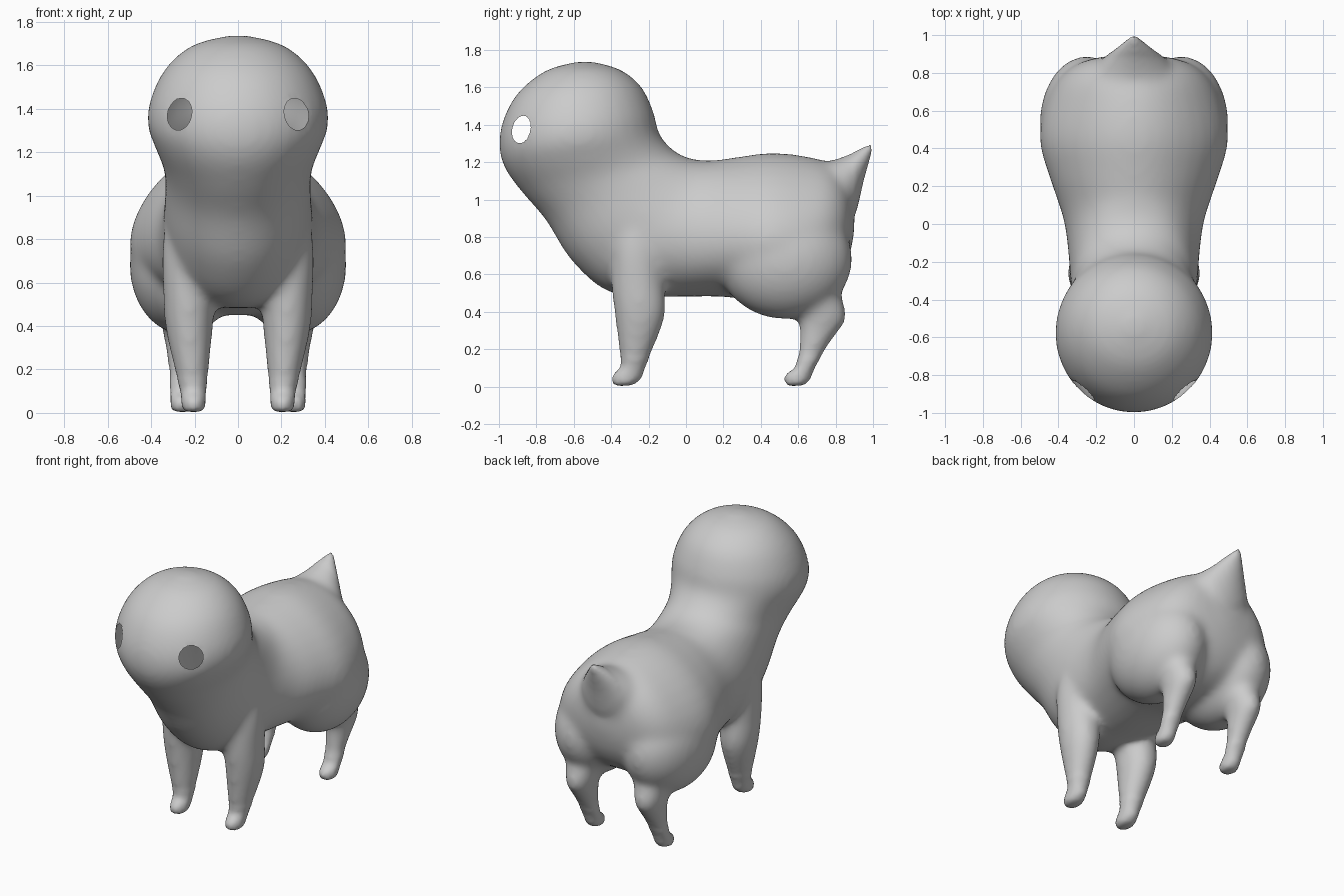
import bpy, bmesh, math
from mathutils import Vector

if "Cube" in bpy.data.objects:
    bpy.data.objects.remove(bpy.data.objects["Cube"])

N = 32


def catmull(p, t):
    """Smoothly interpolated row of the section table."""
    i = min(int(t), len(p) - 2)
    f = t - i
    a, b, c, d = p[max(i - 1, 0)], p[i], p[i + 1], p[min(i + 2, len(p) - 1)]
    return [0.5 * (2 * q + (r - o) * f + (2 * o - 5 * q + 4 * r - s) * f * f
                   + (3 * q - o - 3 * r + s) * f ** 3) for o, q, r, s in zip(a, b, c, d)]


def loft(bm, rows, steps=4):
    """Rows: y,z of one edge, y,z of the opposite edge, centre x, half width, taper."""
    rings = []
    total = (len(rows) - 1) * steps
    for k in range(total + 1):
        ya, za, yb, zb, cx, w, tp = catmull(rows, k / steps)
        ring = []
        for j in range(N):
            u = 2 * math.pi * j / N
            v = math.sin(u)
            ring.append(bm.verts.new((cx + w * math.cos(u) * (1 - tp * v),
                                      (ya + yb) / 2 + (yb - ya) / 2 * v,
                                      (za + zb) / 2 + (zb - za) / 2 * v)))
        rings.append(ring)
    for r, s in zip(rings, rings[1:]):
        for j in range(N):
            bm.faces.new((r[j], r[(j + 1) % N], s[(j + 1) % N], s[j]))
    bm.faces.new(rings[0][::-1])
    bm.faces.new(rings[-1])


bm = bmesh.new()

# head, neck and trunk in one sweep: lower edge, upper edge, half width, taper
trunk = [
    (-.58, 1.738, -.50, 1.738, .04, 0), (-.75, 1.69, -.35, 1.695, .21, 0),
    (-.90, 1.57, -.235, 1.60, .335, 0), (-.98, 1.42, -.17, 1.46, .405, 0),
    (-1.0, 1.28, -.15, 1.37, .417, 0), (-.965, 1.16, -.11, 1.305, .385, 0),
    (-.87, 1.03, -.04, 1.245, .345, 0), (-.75, .89, .04, 1.215, .335, 0),
    (-.61, .67, .10, 1.21, .34, 0), (-.40, .50, .15, 1.21, .35, 0),
    (-.10, .48, .19, 1.215, .375, .05), (.20, .48, .29, 1.23, .44, .15),
    (.42, .45, .45, 1.25, .49, .2), (.62, .46, .62, 1.235, .465, .2),
    (.77, .53, .78, 1.19, .39, .15), (.86, .66, .87, 1.08, .26, .1),
    (.90, .82, .90, .92, .05, 0)]
loft(bm, [(a, b, c, d, 0, w, t) for a, b, c, d, w, t in trunk])

# tail
tail = [(.86, .80, .60, 1.17, .25), (.915, .95, .76, 1.205, .19), (.95, 1.10, .865, 1.24, .11),
        (.99, 1.24, .96, 1.287, .035), (1.0, 1.29, .995, 1.305, .01)]
loft(bm, [(a, b, c, d, 0, w, 0) for a, b, c, d, w in tail])

# legs: front edge, back edge, centre x, half width
front_leg = [
    (-.38, .95, -.14, .95, .20, .12), (-.40, .75, -.125, .75, .225, .125),
    (-.40, .55, -.115, .55, .225, .12), (-.385, .40, -.11, .38, .225, .11),
    (-.36, .20, -.175, .20, .213, .08), (-.35, .11, -.215, .11, .207, .062),
    (-.388, .07, -.23, .06, .205, .057), (-.397, .035, -.25, .03, .205, .055),
    (-.385, .003, -.29, .006, .205, .045)]
hind_leg = [
    (.50, .68, .84, .68, .25, .16), (.54, .52, .82, .54, .25, .13),
    (.60, .36, .86, .37, .255, .09), (.605, .25, .79, .26, .255, .072),
    (.585, .11, .70, .12, .257, .058), (.535, .07, .675, .06, .257, .055),
    (.525, .035, .66, .03, .257, .054), (.537, .003, .63, .006, .257, .045)]
for side in (-1, 1):
    for leg in (front_leg, hind_leg):
        loft(bm, [(a, b, c, d, side * x, w, 0) for a, b, c, d, x, w in leg])
    # haunch
    res = bmesh.ops.create_uvsphere(bm, u_segments=32, v_segments=20, radius=1)
    for v in res["verts"]:
        v.co = Vector((side * .25 + v.co.x * .25, .53 + v.co.y * .36, .68 + v.co.z * .32))
bmesh.ops.recalc_face_normals(bm, faces=bm.faces)

# fuse the parts into a single skin
mesh = bpy.data.meshes.new("parts")
bm.to_mesh(mesh)
bm.free()
animal = bpy.data.objects.new("animal_body", mesh)
bpy.context.collection.objects.link(animal)
mod = animal.modifiers.new("fuse", "REMESH")
mod.mode = "VOXEL"
mod.voxel_size = 0.017
skin = bpy.data.meshes.new_from_object(animal.evaluated_get(bpy.context.evaluated_depsgraph_get()))
animal.modifiers.clear()
animal.data = skin

# blend the joints, keeping feet and tail tip crisp
bm = bmesh.new()
bm.from_mesh(skin)
for limit, count in ((.15, 14), (-1, 2)):
    soft = [v for v in bm.verts if v.co.z > limit and (v.co.y < .9 or limit < 0)]
    for _ in range(count):
        bmesh.ops.smooth_vert(bm, verts=soft, factor=.5, use_axis_x=True,
                              use_axis_y=True, use_axis_z=True)

# open eye holes in the hollow head
R = .074
for side in (-1, 1):
    eye = Vector((side * .268, -.88, 1.375))
    axis = Vector((side * .62, -.78, .05)).normalized()

    def radial(p):
        d = p - eye
        return d - axis * d.dot(axis)

    hole = [f for f in bm.faces if (f.calc_center_median() - eye).length < .2
            and radial(f.calc_center_median()).length < R]
    bmesh.ops.delete(bm, geom=hole, context="FACES")
    for v in bm.verts:
        if v.is_boundary and (v.co - eye).length < .2:
            r = radial(v.co)
            v.co += r.normalized() * (R - r.length)
for f in bm.faces:
    f.smooth = True
bm.to_mesh(skin)
bm.free()
